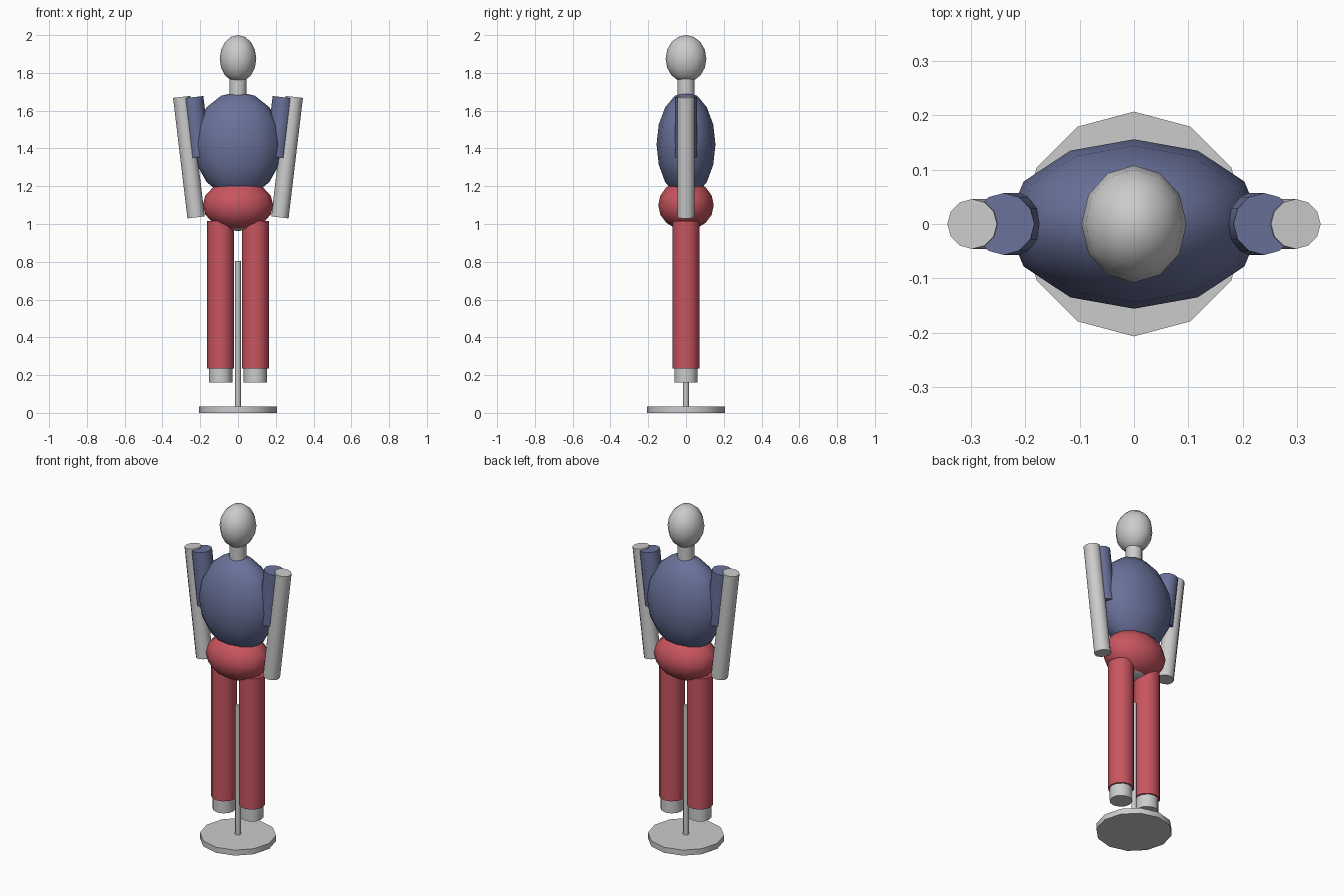
import bpy
from math import radians
from mathutils import Vector

if "Cube" in bpy.data.objects:
    bpy.data.objects.remove(bpy.data.objects["Cube"])


def material(name, rgb):
    m = bpy.data.materials.new(name)
    m.diffuse_color = (*rgb, 1)
    m.use_nodes = True
    m.node_tree.nodes["Principled BSDF"].inputs["Base Color"].default_value = m.diffuse_color
    return m


BLUE = material("blue_cloth", (0.14, 0.165, 0.32))
RED = material("red_cloth", (0.58, 0.09, 0.115))


def finish(name, mat):
    ob = bpy.context.object
    ob.name = name
    bpy.ops.object.transform_apply(location=False, rotation=True, scale=True)
    bpy.ops.object.shade_smooth_by_angle(angle=radians(50))
    if mat:
        ob.data.materials.append(mat)
    return ob


def ball(name, z, radii, mat=None):
    bpy.ops.mesh.primitive_uv_sphere_add(segments=12, ring_count=8, radius=1, location=(0, 0, z))
    bpy.context.object.scale = radii
    return finish(name, mat)


def rod(name, a, b, r, mat=None):
    a, b = Vector(a), Vector(b)
    d = b - a
    bpy.ops.mesh.primitive_cylinder_add(vertices=12, radius=r, depth=d.length, location=(a + b) / 2)
    bpy.context.object.rotation_euler = (0, d.angle(Vector((0, 0, 1))) * (1 if d.x > 0 else -1), 0)
    return finish(name, mat)


# Stand
rod("stand_base", (0, 0, 0), (0, 0, 0.033), 0.207)
rod("stand_pole", (0, 0, 0.02), (0, 0, 0.803), 0.015)

# Head, neck and body
ball("head", 1.875, (0.097, 0.108, 0.125))
rod("neck", (0, 0, 1.6), (0, 0, 1.79), 0.046)
ball("shirt_body", 1.42, (0.235, 0.156, 0.28), BLUE)
ball("trouser_hips", 1.1, (0.187, 0.147, 0.133), RED)
ball("hips", 1.1, (0.165, 0.125, 0.138))

# Arms, sleeves and legs on both sides
for side, s in (("left", -1), ("right", 1)):
    rod(side + "_arm", (s * 0.222, 0, 1.035), (s * 0.298, 0, 1.673), 0.046)
    rod(side + "_sleeve", (s * 0.203, 0, 1.355), (s * 0.24, 0, 1.671), 0.057, BLUE)
    rod(side + "_leg", (s * 0.092, 0, 0.16), (s * 0.092, 0, 1.0), 0.062)
    rod(side + "_trouser_leg", (s * 0.092, 0, 0.236), (s * 0.092, 0, 1.016), 0.071, RED)
